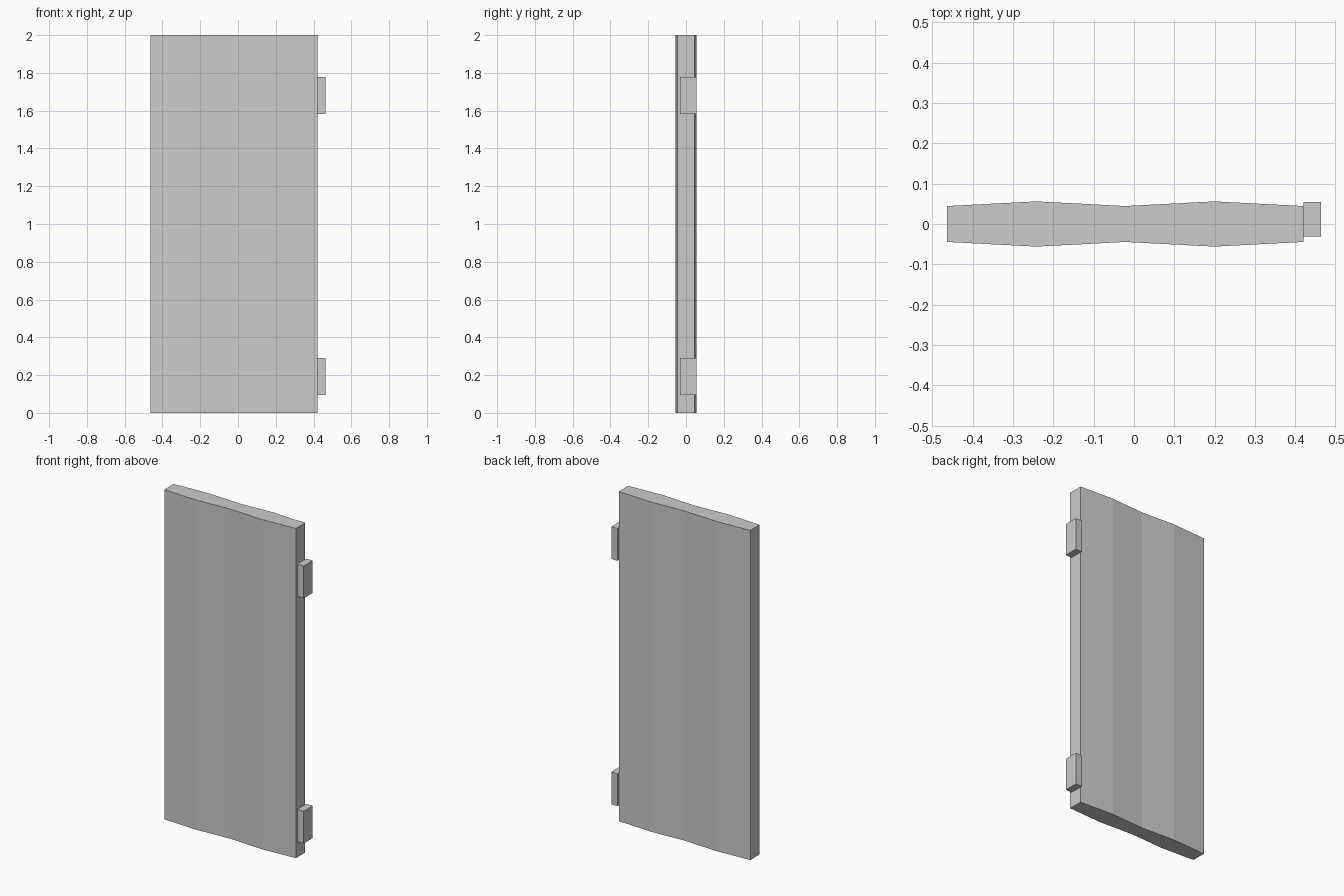
import bpy, bmesh

if "Cube" in bpy.data.objects:
    bpy.data.objects.remove(bpy.data.objects["Cube"])


def extrude_profile(name, points, z0, z1):
    """Make a solid by extruding an XY outline from z0 to z1."""
    bm = bmesh.new()
    base = bm.faces.new([bm.verts.new((x, y, z0)) for x, y in points])
    new = bmesh.ops.extrude_face_region(bm, geom=[base])["geom"]
    top = [v for v in new if isinstance(v, bmesh.types.BMVert)]
    bmesh.ops.translate(bm, verts=top, vec=(0, 0, z1 - z0))
    bmesh.ops.recalc_face_normals(bm, faces=bm.faces)
    mesh = bpy.data.meshes.new(name)
    bm.to_mesh(mesh)
    bm.free()
    obj = bpy.data.objects.new(name, mesh)
    bpy.context.collection.objects.link(obj)
    return obj


# Door panel: faceted double-bulge cross-section, mirrored front to back
x0, x1 = -0.463, 0.420
thin, thick = 0.0445, 0.056
back = [(x0 + (x1 - x0) * i / 4, thick if i % 2 else thin) for i in range(5)]
front = [(x, -y) for x, y in reversed(back)]
extrude_profile("door_panel", back + front, 0.0, 2.0)

# Hinge blocks on the right edge
hinge = [(x1, -0.031), (0.463, -0.031), (0.463, 0.055), (x1, 0.055)]
for name, z in (("lower_hinge", 0.095), ("upper_hinge", 1.583)):
    extrude_profile(name, hinge, z, z + 0.196)
